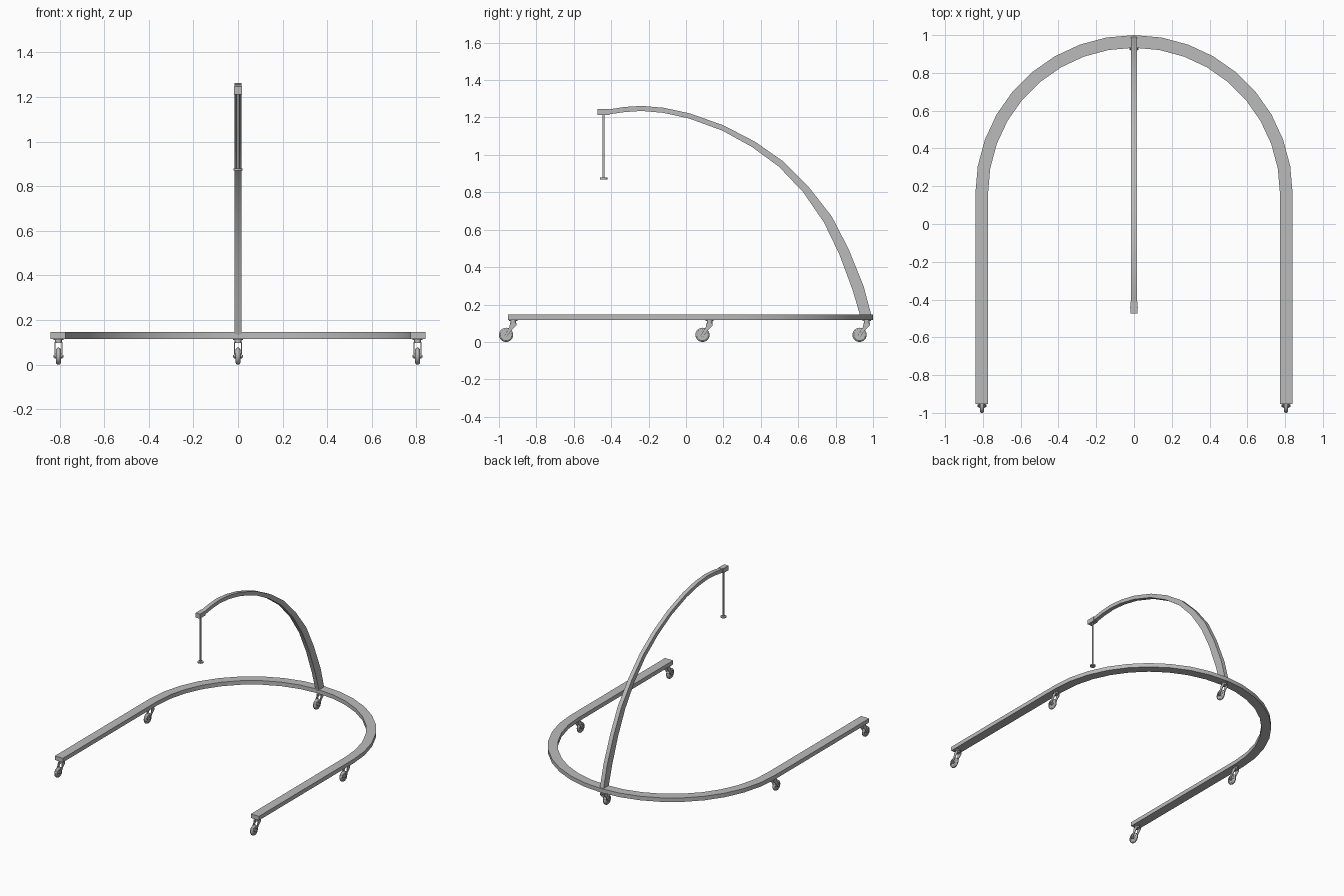
import bpy, bmesh
from math import sin, cos, pi, radians
from mathutils import Matrix, Vector

cube = bpy.data.objects.get("Cube")
if cube:
    bpy.data.objects.remove(cube, do_unlink=True)

# One grey metal for everything
GREY = (0.5, 0.5, 0.5, 1)
metal = bpy.data.materials.new("grey_metal")
metal.use_nodes = True
metal.diffuse_color = GREY
metal.node_tree.nodes["Principled BSDF"].inputs["Base Color"].default_value = GREY


def finish(name, bm, location=(0, 0, 0), smooth=True):
    bmesh.ops.recalc_face_normals(bm, faces=bm.faces)
    mesh = bpy.data.meshes.new(name)
    bm.to_mesh(mesh)
    bm.free()
    mesh.materials.append(metal)
    obj = bpy.data.objects.new(name, mesh)
    obj.location = location
    bpy.context.collection.objects.link(obj)
    if smooth:
        bpy.ops.object.select_all(action="DESELECT")
        obj.select_set(True)
        bpy.context.view_layer.objects.active = obj
        bpy.ops.object.shade_smooth_by_angle(angle=radians(30))
    return obj


def add_loft(bm, sections, closed=False):
    """Skin rings of points, capping the ends unless the loop is closed."""
    rings = [[bm.verts.new(p) for p in s] for s in sections]
    pairs = list(zip(rings, rings[1:]))
    if closed:
        pairs.append((rings[-1], rings[0]))
    else:
        bm.faces.new(rings[0])
        bm.faces.new(rings[-1])
    n = len(rings[0])
    for a, b in pairs:
        for i in range(n):
            j = (i + 1) % n
            bm.faces.new((a[i], a[j], b[j], b[i]))


def add_box(bm, size, center):
    bmesh.ops.create_cube(bm, size=1, matrix=Matrix.Translation(center) @ Matrix.Diagonal((*size, 1)))


def add_cylinder(bm, radius, length, center, axis="Z", sides=16):
    turn = Matrix.Rotation(pi / 2, 4, "Y") if axis == "X" else Matrix()
    bmesh.ops.create_cone(bm, cap_ends=True, segments=sides, radius1=radius, radius2=radius,
                          depth=length, matrix=Matrix.Translation(center) @ turn)


# Horseshoe base frame: two straight legs joined by a half circle
OUTER, INNER, ARC_Y, FRONT_Y = 0.84, 0.773, 0.16, -0.953
BOTTOM, TOP = 0.116, 0.146
path = [(1, 0, FRONT_Y)]
path += [(cos(pi * i / 18), sin(pi * i / 18), ARC_Y) for i in range(19)]
path += [(-1, 0, FRONT_Y)]
bm = bmesh.new()
add_loft(bm, [[(c * r, s * r + y, z) for r, z in
               ((OUTER, BOTTOM), (OUTER, TOP), (INNER, TOP), (INNER, BOTTOM))]
              for c, s, y in path])
finish("base_frame", bm)

# Curved arm: outer and inner edge (y, z) from foot to tip
edge_pairs = [
    ((0.997, 0.12), (0.937, 0.12)), ((0.95, 0.297), (0.89, 0.28)),
    ((0.87, 0.495), (0.82, 0.468)), ((0.78, 0.67), (0.737, 0.64)),
    ((0.655, 0.83), (0.627, 0.8)), ((0.52, 0.965), (0.497, 0.937)),
    ((0.37, 1.07), (0.352, 1.043)), ((0.2, 1.158), (0.192, 1.131)),
    ((0.02, 1.222), (0.015, 1.195)), ((-0.12, 1.252), (-0.122, 1.225)),
    ((-0.238, 1.262), (-0.238, 1.235)), ((-0.33, 1.256), (-0.328, 1.229)),
    ((-0.42, 1.242), (-0.416, 1.216)),
]
HALF = 0.015
bm = bmesh.new()
add_loft(bm, [[(-HALF, *o), (HALF, *o), (HALF, *i), (-HALF, *i)] for o, i in edge_pairs])
finish("curved_arm", bm)

# Block at the arm tip
bm = bmesh.new()
add_box(bm, (0.036, 0.064, 0.034), (0, -0.442, 1.229))
finish("arm_tip_block", bm, smooth=False)

# Hanging rod with a small foot disc
bm = bmesh.new()
add_cylinder(bm, 0.006, 0.34, (0, -0.441, 1.045))
finish("hanging_rod", bm)
bm = bmesh.new()
add_cylinder(bm, 0.02, 0.009, (0, -0.441, 0.874), sides=24)
finish("rod_foot", bm)

# Swivel casters, each placed by its wheel centre
RADIUS = 0.038


def caster(name, x, y):
    place = (x, y, RADIUS)
    # Rounded tyre turned about the axle
    profile = [(0.011, 0.024), (0.011, 0.03), (0.008, 0.035), (0.003, RADIUS),
               (-0.003, RADIUS), (-0.008, 0.035), (-0.011, 0.03), (-0.011, 0.024)]
    bm = bmesh.new()
    add_loft(bm, [[(w, r * cos(a), r * sin(a)) for w, r in profile]
                  for a in (2 * pi * i / 24 for i in range(24))], closed=True)
    finish(name + "_tyre", bm, place)

    # Recessed wheel disc, hub and axle
    bm = bmesh.new()
    add_cylinder(bm, 0.025, 0.012, (0, 0, 0), "X", 24)
    add_cylinder(bm, 0.011, 0.026, (0, 0, 0), "X")
    add_cylinder(bm, 0.006, 0.046, (0, 0, 0), "X", 8)
    finish(name + "_wheel_hub", bm, place)

    # Fork cheeks lean forward from the swivel to the axle
    cheek = [(-0.01, -0.006), (0.004, -0.01), (0.03, 0.026), (0.055, 0.05),
             (0.055, 0.064), (0.022, 0.064), (0.018, 0.042)]
    bm = bmesh.new()
    for side in (-1, 1):
        add_loft(bm, [[(side * w, *p) for p in cheek] for w in (0.014, 0.018)])
    add_box(bm, (0.036, 0.033, 0.006), (0, 0.0385, 0.061))
    finish(name + "_fork", bm, place, smooth=False)

    # Swivel stem and top plate under the frame
    bm = bmesh.new()
    add_cylinder(bm, 0.015, 0.012, (0, 0.038, 0.068))
    add_cylinder(bm, 0.022, 0.006, (0, 0.038, 0.076), sides=20)
    finish(name + "_swivel", bm, place)


for side, x in (("left", 0.805), ("right", -0.805)):
    caster("front_" + side + "_caster", x, -0.962)
    caster("middle_" + side + "_caster", x, 0.088)
caster("back_caster", 0, 0.928)
